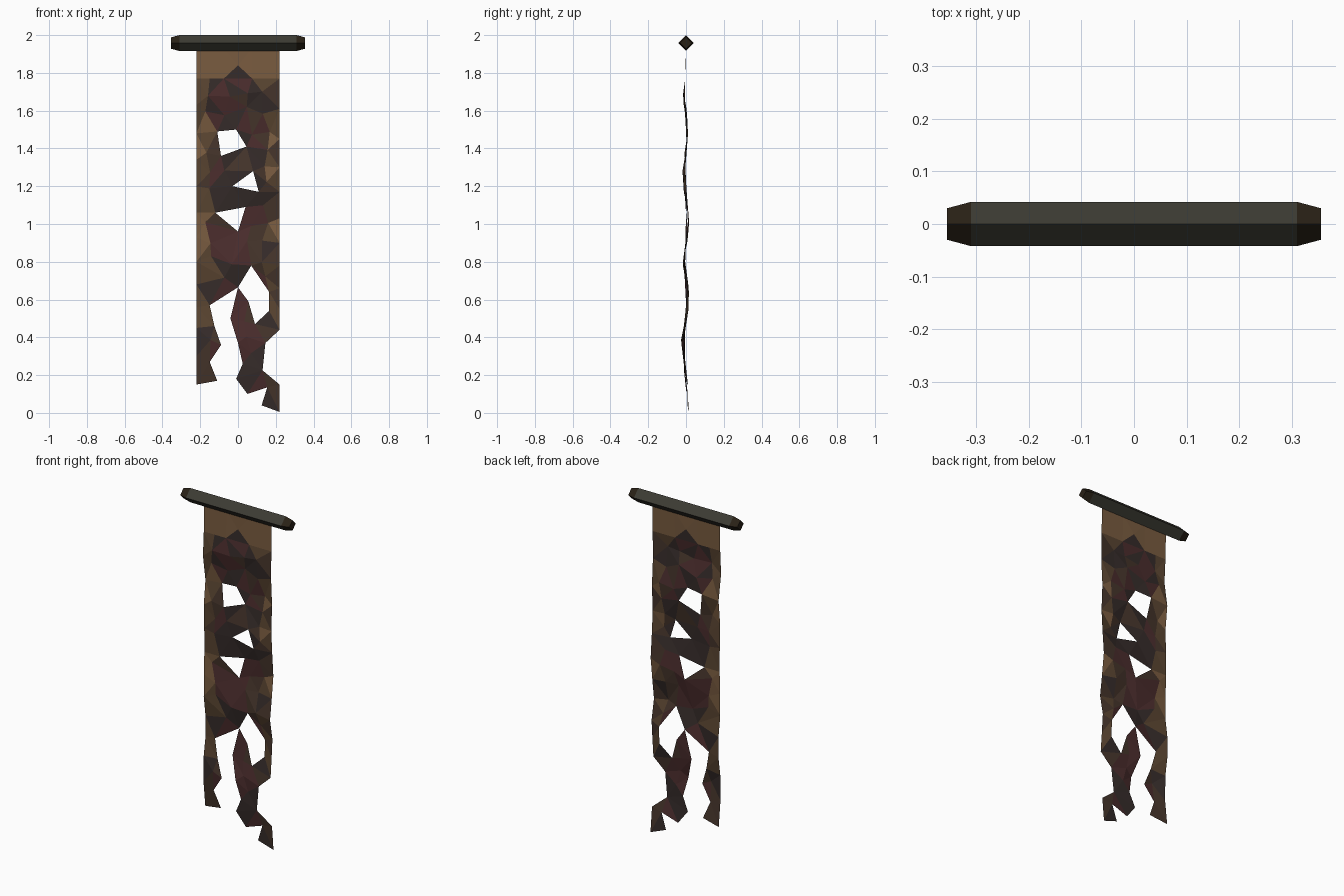
import bpy, bmesh, random
from math import cos, sin, pi
from mathutils import Vector
from mathutils.geometry import delaunay_2d_cdt

if "Cube" in bpy.data.objects:
    bpy.data.objects.remove(bpy.data.objects["Cube"])

random.seed(7)


def material(name, rgb):
    m = bpy.data.materials.new(name)
    m.diffuse_color = (*rgb, 1)
    m.use_nodes = True
    m.node_tree.nodes["Principled BSDF"].inputs["Base Color"].default_value = m.diffuse_color
    return m


def finish(name, bm, mats):
    me = bpy.data.meshes.new(name)
    bm.to_mesh(me)
    bm.free()
    for m in mats:
        me.materials.append(m)
    bpy.context.collection.objects.link(bpy.data.objects.new(name, me))


def inside(p, poly):
    hit = False
    for a, b in zip(poly, poly[1:] + poly[:1]):
        if (a[1] > p[1]) != (b[1] > p[1]):
            if p[0] < a[0] + (p[1] - a[1]) / (b[1] - a[1]) * (b[0] - a[0]):
                hit = not hit
    return hit


# Hanging rod: square bar on edge with tapered ends
bm = bmesh.new()
rings = []
for x, r in [(-.355, .03), (-.31, .042), (.31, .042), (.355, .03)]:
    rings.append([bm.verts.new((x, r * cos(k * pi / 2), 1.958 + r * sin(k * pi / 2)))
                  for k in range(4)])
for i, (a, b) in enumerate(zip(rings, rings[1:])):
    for k in range(4):
        f = bm.faces.new((a[k], a[(k + 1) % 4], b[(k + 1) % 4], b[k]))
        f.material_index = 0 if i == 1 else 1
for ring in (rings[0], rings[-1]):
    bm.faces.new(ring).material_index = 1
bmesh.ops.recalc_face_normals(bm, faces=bm.faces)
finish("hanging_rod", bm, [material("rod_dark", (.045, .043, .033)),
                           material("rod_tip", (.022, .015, .008))])

# Cloth outline with torn lower edge, read in x and z
W = .22
torn = [(-W, .15), (-.11, .17), (-.15, .27), (-.09, .36), (-.125, .46), (-.15, .57),
        (0, .665), (-.04, .5), (0, .37), (.025, .26), (-.01, .18), (.05, .10),
        (.155, .135), (.125, .04), (W, .005), (W, .15), (.13, .225), (.145, .37), (W, .44)]
right = [(W, z) for z in (.55, .66, .78, .9, 1.03, 1.17, 1.3, 1.45, 1.61, 1.77)]
top = [(W, 1.93), (.075, 1.93), (-.075, 1.93), (-W, 1.93)]
left = [(-W, z) for z in (1.77, 1.63, 1.48, 1.34, 1.2, 1.06, .93, .8, .68, .56, .45, .3)]
outline = torn + right + top + left
holes = [
    [(-.11, 1.49), (-.01, 1.50), (.045, 1.41), (-.09, 1.36)],
    [(.08, 1.28), (.11, 1.17), (-.03, 1.20)],
    [(-.12, 1.06), (.04, 1.09), (0, .96)],
    [(.07, .78), (.165, .64), (.165, .54), (.09, .47), (.055, .59), (0, .665)],
]


def in_cloth(p):
    return inside(p, outline) and not any(inside(p, h) for h in holes)


# Points on the borders, then scattered folds inside
pts, edges = [], []
for loop in [outline] + holes:
    ids = []
    for p in loop:
        if p not in pts:
            pts.append(p)
        ids.append(pts.index(p))
    edges += list(zip(ids, ids[1:] + ids[:1]))
pts += [(0, 1.84), (-.15, 1.77), (.075, 1.77), (-.075, 1.77)]
for row in range(17):
    for x in (-.15, -.05, .05, .15):
        p = (x + random.uniform(-.025, .025),
             1.7 - row * .1 + random.uniform(-.03, .03))
        if in_cloth(p) and all((Vector(p) - Vector(q)).length > .055 for q in pts):
            pts.append(p)
verts, _, faces, *_ = delaunay_2d_cdt([Vector(p) for p in pts], edges, [], 0, 1e-5)

# Gentle wave from top to bottom
wave = [(0, .01), (.04, .012), (.15, .008), (.37, -.022), (.6, .012), (.8, -.010),
        (1.0, .008), (1.28, -.010), (1.46, .008), (1.68, -.010), (1.83, 0), (2, 0)]


def sway(z):
    for (a, ya), (b, yb) in zip(wave, wave[1:]):
        if a <= z <= b:
            y = ya + (yb - ya) * (z - a) / (b - a)
            return y + (random.uniform(-.009, .009) if z < 1.75 else 0)
    return 0


# Torn cloth: tan hem and edges, stained dark red centre
TAN, BROWN, UMBER, RED, DARK = range(5)
bm = bmesh.new()
bv = [bm.verts.new((v.x, sway(v.y), v.y)) for v in verts]
for f in faces:
    c = sum((verts[i] for i in f), Vector((0, 0))) / len(f)
    if not in_cloth(c):
        continue
    face = bm.faces.new([bv[i] for i in f])
    if c.y > 1.78 and (abs(c.x) > .04 or c.y > 1.88):
        pick = TAN
    elif abs(c.x) > .165 and c.y > .4:
        pick = random.choice((TAN, BROWN, BROWN, UMBER))
    elif abs(c.x) > .13 and c.y > .25:
        pick = random.choice((BROWN, UMBER, UMBER, DARK))
    elif abs(c.y - .95) < .15 or (c.x > -.05 and .35 < c.y < .7):
        pick = random.choice((RED, RED, UMBER))
    else:
        pick = random.choice((RED, UMBER, DARK, DARK))
    face.material_index = pick
bmesh.ops.delete(bm, geom=[v for v in bm.verts if not v.link_faces], context='VERTS')
finish("torn_cloth", bm, [material("cloth_tan", (.19, .105, .05)),
                          material("cloth_brown", (.10, .058, .03)),
                          material("cloth_umber", (.06, .035, .024)),
                          material("cloth_red", (.07, .026, .026)),
                          material("cloth_dark", (.035, .024, .022))])
